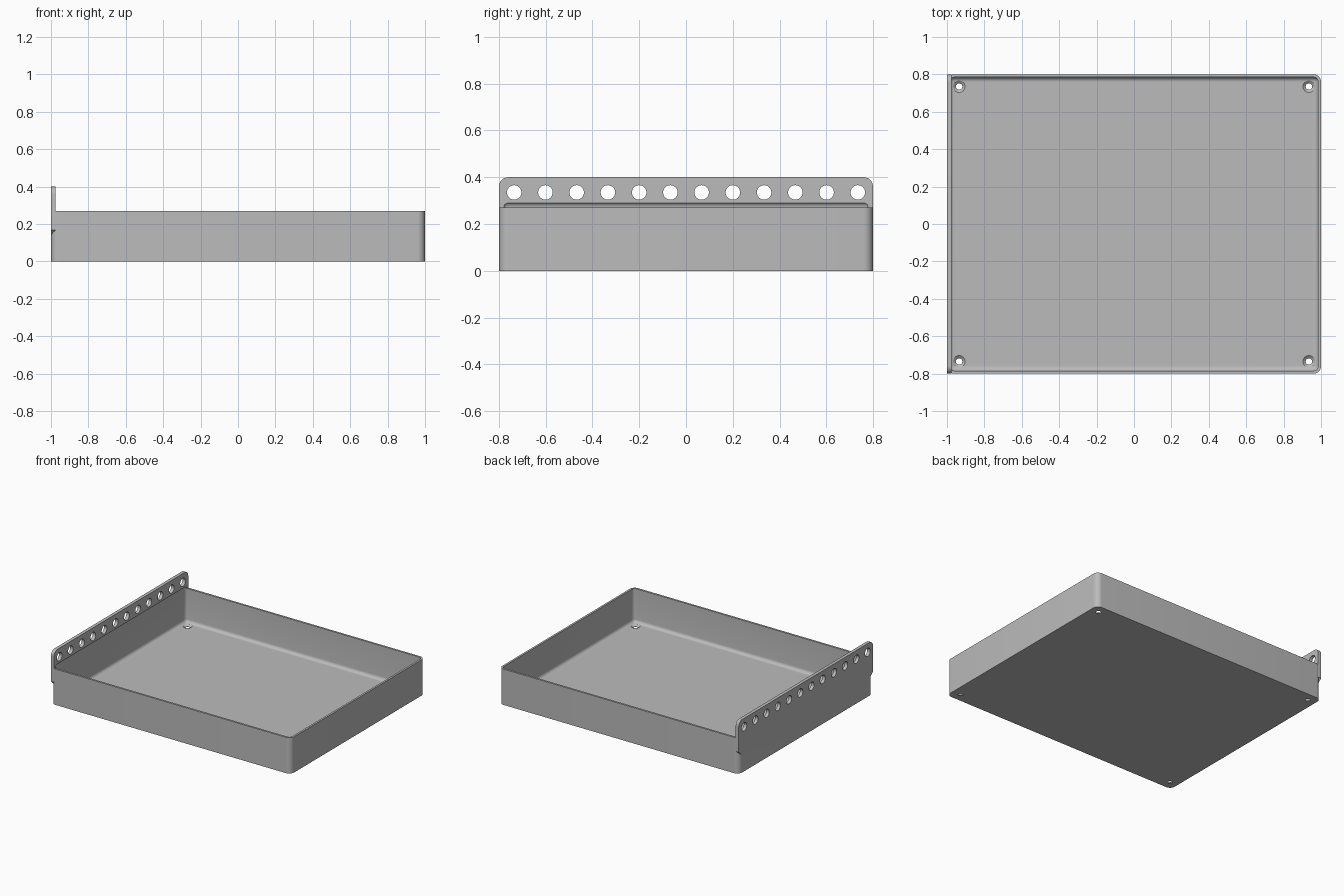
import bpy, bmesh, math
from mathutils import Matrix, Vector

cube = bpy.data.objects.get("Cube")
if cube:
    bpy.data.objects.remove(cube, do_unlink=True)

grey = bpy.data.materials.new("mid_grey")
grey.use_nodes = True
colour = (0.5, 0.5, 0.5, 1)
grey.diffuse_color = colour
grey.node_tree.nodes["Principled BSDF"].inputs["Base Color"].default_value = colour


def finish(name, bm):
    bmesh.ops.recalc_face_normals(bm, faces=bm.faces)
    mesh = bpy.data.meshes.new(name)
    bm.to_mesh(mesh)
    bm.free()
    mesh.materials.append(grey)
    obj = bpy.data.objects.new(name, mesh)
    bpy.context.collection.objects.link(obj)
    return obj


def box(bm, lo, hi):
    lo, hi = Vector(lo), Vector(hi)
    m = Matrix.Translation((lo + hi) / 2) @ Matrix.Diagonal((*(hi - lo), 1))
    bmesh.ops.create_cube(bm, size=1, matrix=m)


def bevel(bm, edges, radius, segments=8):
    bmesh.ops.bevel(bm, geom=edges, offset=radius, segments=segments,
                    profile=0.5, affect='EDGES')


def combine(target, tool, operation):
    mod = target.modifiers.new(operation, 'BOOLEAN')
    mod.operation, mod.solver, mod.object = operation, 'EXACT', tool
    bpy.context.view_layer.objects.active = target
    bpy.ops.object.modifier_apply(modifier=mod.name)
    bpy.data.objects.remove(tool, do_unlink=True)


# Tray body with rounded upright corners
bm = bmesh.new()
box(bm, (-1, -0.8, 0), (1, 0.8, 0.27))
upright = [e for e in bm.edges if abs(e.verts[0].co.z - e.verts[1].co.z) > 0.1]
bevel(bm, upright, 0.04)
tray = finish("tray", bm)

# Hanging flange: rounded top corners, sloped lower corners
bm = bmesh.new()
box(bm, (-1, -0.8, 0.14), (-0.975, 0.8, 0.4))
ends = [e for e in bm.edges if abs(e.verts[0].co.x - e.verts[1].co.x) > 0.01]
top = [e for e in ends if e.verts[0].co.z > 0.3]
low = [e for e in ends if e.verts[0].co.z < 0.3]
bevel(bm, low, 0.028, 1)
bevel(bm, [e for e in top if e.is_valid], 0.04)
combine(tray, finish("flange", bm), 'UNION')

# Cavity with filleted edges, reaching slightly up into the flange
bm = bmesh.new()
box(bm, (-0.985, -0.785, 0.015), (0.985, 0.785, 0.295))
bevel(bm, bm.edges[:], 0.025, 6)
combine(tray, finish("cavity_cutter", bm), 'DIFFERENCE')

# Row of hanging holes through the flange
bm = bmesh.new()
for i in range(12):
    y = -0.735 + i * 1.47 / 11
    m = Matrix.Translation((-0.99, y, 0.335)) @ Matrix.Rotation(math.pi / 2, 4, 'Y')
    bmesh.ops.create_cone(bm, cap_ends=True, segments=32, radius1=0.031,
                          radius2=0.031, depth=0.1, matrix=m)
combine(tray, finish("hanging_hole_cutter", bm), 'DIFFERENCE')

# Countersunk screw holes in the floor corners
profile = [(0, -0.02), (0.017, -0.02), (0.017, 0.003), (0.032, 0.0151), (0.032, 0.022), (0, 0.022)]
bm = bmesh.new()
for sx in (-1, 1):
    for sy in (-1, 1):
        centre = Vector((sx * 0.935, sy * 0.735, 0))
        verts = [bm.verts.new(centre + Vector((r, 0, z))) for r, z in profile]
        edges = [bm.edges.new(pair) for pair in zip(verts, verts[1:])]
        bmesh.ops.spin(bm, geom=verts + edges, cent=centre, axis=(0, 0, 1),
                       angle=math.tau, steps=32)
bmesh.ops.remove_doubles(bm, verts=bm.verts, dist=0.0001)
combine(tray, finish("screw_hole_cutter", bm), 'DIFFERENCE')

# Smooth fillets, crisp edges
bpy.ops.object.select_all(action='DESELECT')
tray.select_set(True)
bpy.context.view_layer.objects.active = tray
bpy.ops.object.shade_smooth_by_angle(angle=math.radians(30))
